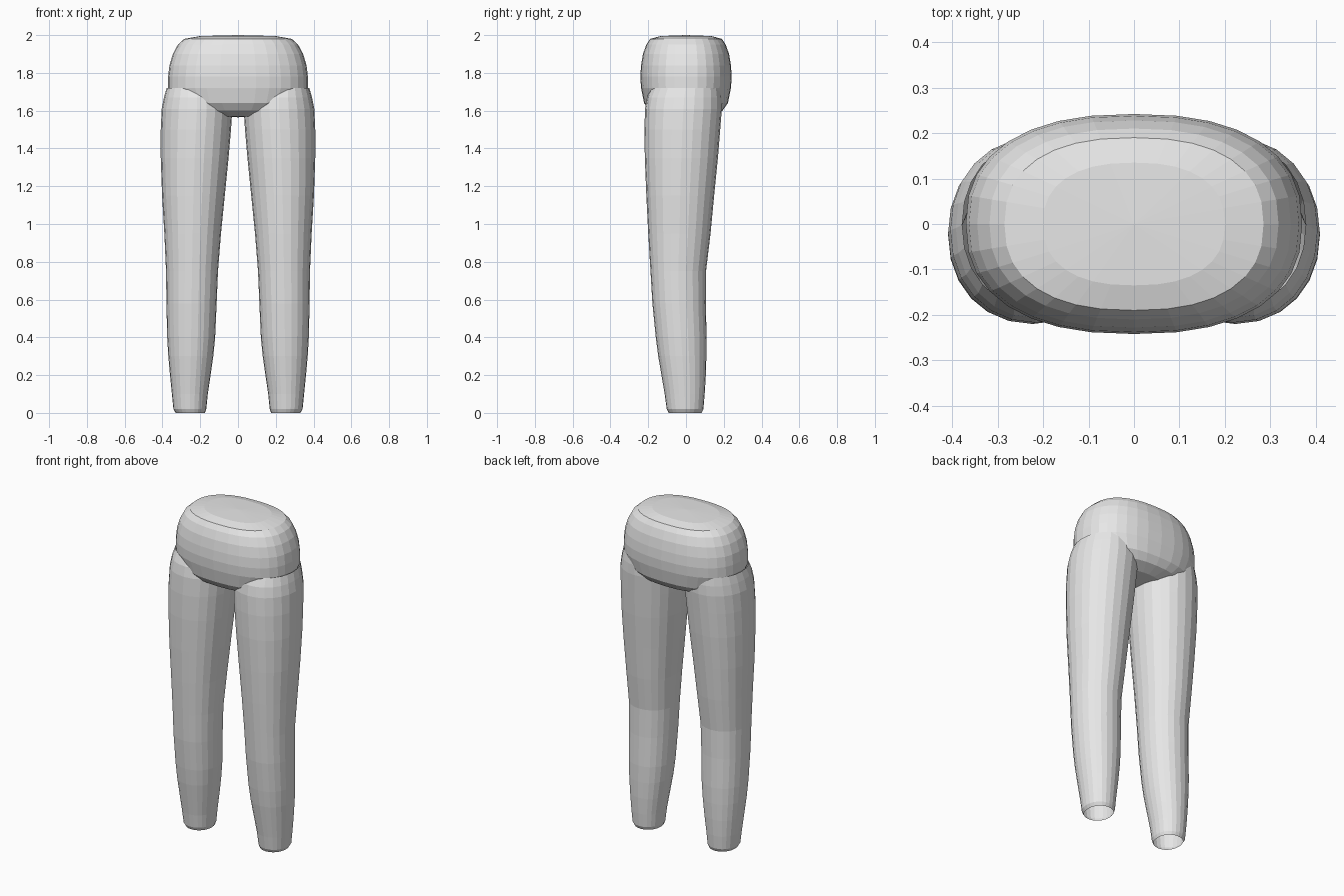
import bpy, bmesh, math

if "Cube" in bpy.data.objects:
    bpy.data.objects.remove(bpy.data.objects["Cube"])

grey = bpy.data.materials.new("light grey")
grey.diffuse_color = (0.8, 0.8, 0.8, 1)
grey.use_nodes = True
grey.node_tree.nodes["Principled BSDF"].inputs["Base Color"].default_value = grey.diffuse_color


def loft(name, rings, n, power, cap_top=None, cap_bottom=None):
    """Skin superellipse rings (x0, x1, y0, y1, z); optional fan tips."""
    bm = bmesh.new()
    loops = []
    for x0, x1, y0, y1, z in rings:
        loop = []
        for i in range(n):
            a = 2 * math.pi * i / n
            c, s = math.cos(a), math.sin(a)
            u = math.copysign(abs(c) ** (2 / power), c)
            v = math.copysign(abs(s) ** (2 / power), s)
            loop.append(bm.verts.new(((x0 + x1) / 2 + u * (x1 - x0) / 2,
                                      (y0 + y1) / 2 + v * (y1 - y0) / 2, z)))
        loops.append(loop)
    for lo, hi in zip(loops, loops[1:]):
        for i in range(n):
            j = (i + 1) % n
            bm.faces.new((lo[i], lo[j], hi[j], hi[i]))
    for tip, loop, up in ((cap_top, loops[-1], True), (cap_bottom, loops[0], False)):
        if tip is not None:
            t = bm.verts.new((0, 0, tip))
            for i in range(n):
                p, q = loop[i], loop[(i + 1) % n]
                bm.faces.new((p, q, t) if up else (q, p, t))
    mesh = bpy.data.meshes.new(name)
    bm.to_mesh(mesh)
    bm.free()
    mesh.materials.append(grey)
    obj = bpy.data.objects.new(name, mesh)
    bpy.context.collection.objects.link(obj)
    return obj


# Pelvis: rounded block, half width / half depth / height
pelvis = [(.15, .13, 1.57), (.27, .193, 1.6), (.335, .222, 1.64), (.37, .238, 1.72),
          (.37, .242, 1.78), (.363, .238, 1.84), (.345, .228, 1.9), (.318, .21, 1.95),
          (.285, .19, 1.98), (.2, .135, 1.995)]
loft("pelvis", [(-a, a, -b, b, z) for a, b, z in pelvis], 32, 2.4, 2.0, 1.565)

# Legs: open tapering tubes, x inner, x outer, y front, y back, height
leg = [(.175, .33, -.092, .082, 0), (.168, .342, -.102, .092, .02),
       (.16, .35, -.113, .099, .1), (.145, .36, -.13, .105, .2),
       (.131, .369, -.147, .108, .3), (.121, .375, -.16, .109, .4),
       (.113, .379, -.178, .105, .58), (.106, .381, -.188, .106, .75),
       (.09, .39, -.2, .13, .95), (.07, .402, -.21, .149, 1.15),
       (.05, .409, -.218, .169, 1.35), (.037, .409, -.22, .181, 1.5),
       (.03, .404, -.217, .19, 1.61), (.04, .392, -.207, .189, 1.67),
       (.06, .378, -.185, .182, 1.72)]
loft("right_leg", leg, 24, 2.1)
loft("left_leg", [(-b, -a, c, d, z) for a, b, c, d, z in leg], 24, 2.1)
